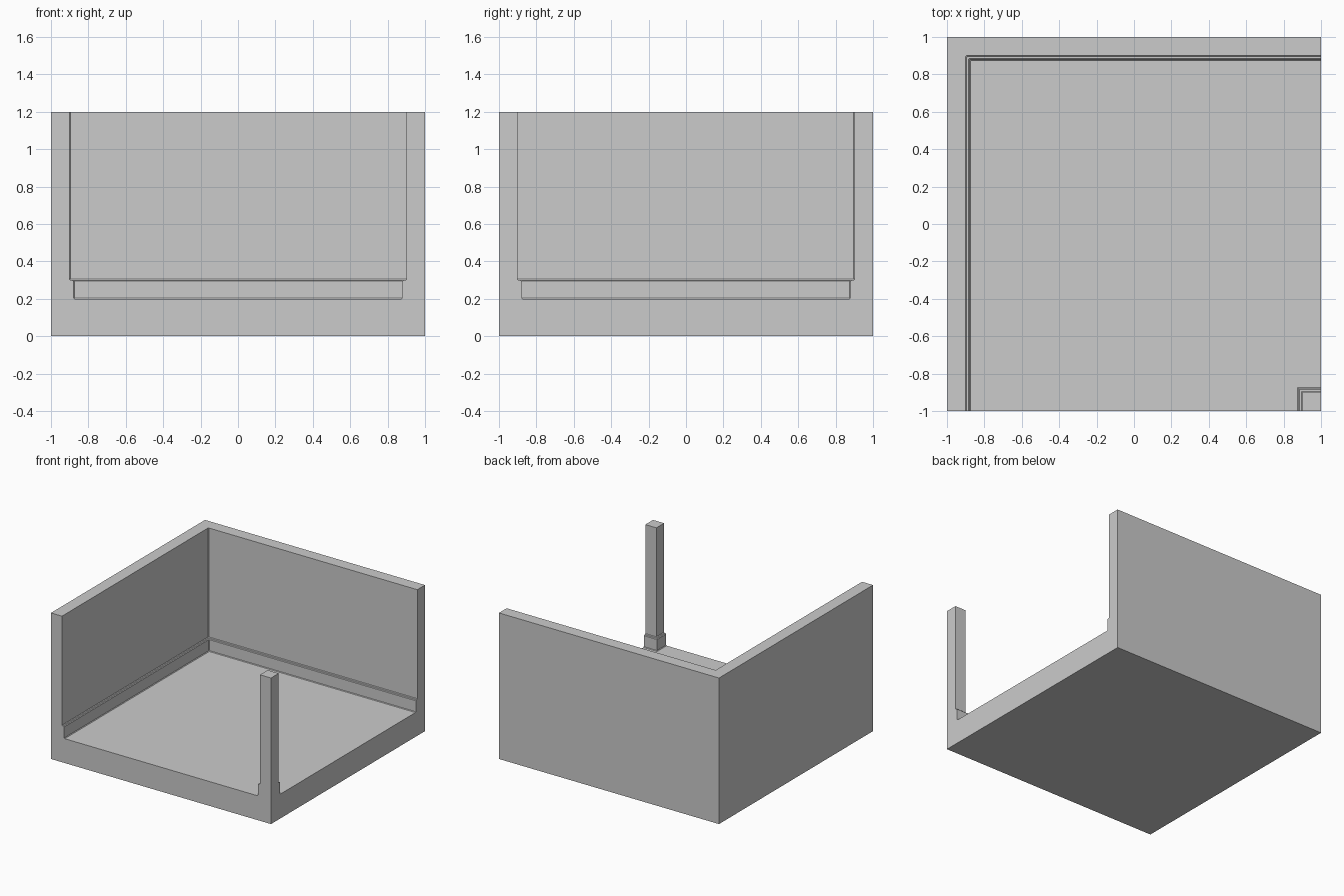
import bpy, bmesh

if "Cube" in bpy.data.objects:
    bpy.data.objects.remove(bpy.data.objects["Cube"])

C = 0.005  # tiny easing on inner edges

# Solid block: the outer shape of the open-sided room
bpy.ops.mesh.primitive_cube_add(size=1, location=(0, 0, 0.6))
room = bpy.context.object
room.name = "room_shell"
room.scale = (2, 2, 1.2)
bpy.ops.object.transform_apply(location=True, rotation=False, scale=True)


def air_outline(t):
    """Plan of the empty space, open to front and right, leaving a corner post."""
    a = 1 - t
    return [(-a, -1.3), (a, -1.3), (a, -a), (1.3, -a),
            (1.3, a), (-a + C, a), (-a, a - C)]


# Inner wall profile (wall depth, height): floor, skirting ledge, wall
profile = [(0.12 + C, 0.2), (0.12, 0.2 + C), (0.12, 0.3 - C), (0.12 - C, 0.3),
           (0.10 + C, 0.3), (0.10, 0.3 + C), (0.10, 1.5)]

# Loft the empty space
bm = bmesh.new()
rings = [[bm.verts.new((x, y, z)) for x, y in air_outline(t)] for t, z in profile]
for lo, hi in zip(rings, rings[1:]):
    n = len(lo)
    for i in range(n):
        j = (i + 1) % n
        bm.faces.new((lo[i], lo[j], hi[j], hi[i]))
bm.faces.new(rings[0][::-1])
bm.faces.new(rings[-1])
bmesh.ops.recalc_face_normals(bm, faces=bm.faces)
mesh = bpy.data.meshes.new("air_cutter")
bm.to_mesh(mesh)
bm.free()
cutter = bpy.data.objects.new("air_cutter", mesh)
bpy.context.collection.objects.link(cutter)
cutter.hide_render = True

# Carve it out of the block, leaving floor, two walls, skirting and post
cut = room.modifiers.new("carve", "BOOLEAN")
cut.operation = "DIFFERENCE"
cut.solver = "EXACT"
cut.object = cutter
bpy.context.view_layer.objects.active = room
bpy.ops.object.modifier_apply(modifier=cut.name)
bpy.data.objects.remove(cutter, do_unlink=True)
